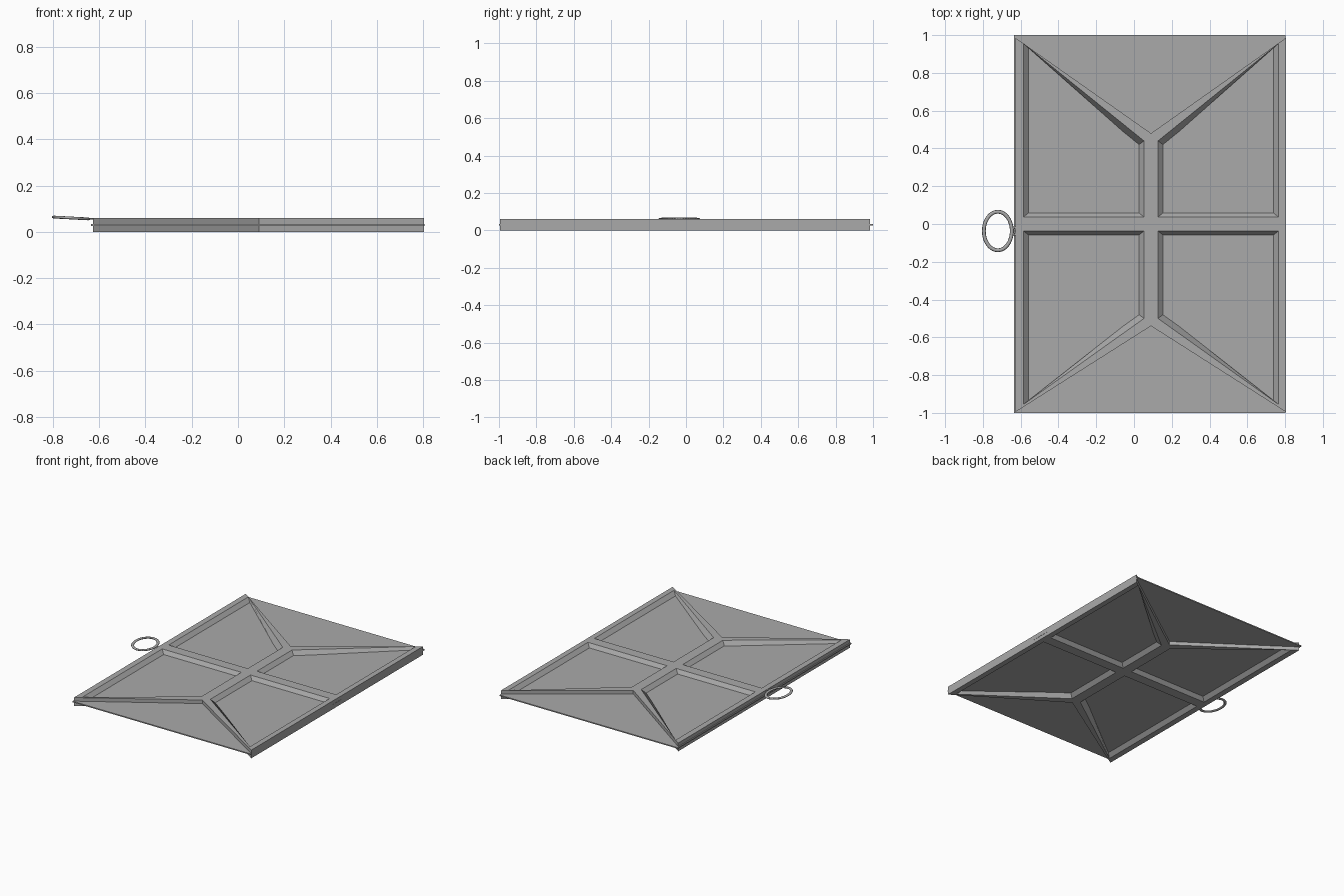
import bpy, bmesh, math
from mathutils import Vector

cube = bpy.data.objects.get("Cube")
if cube:
    bpy.data.objects.remove(cube, do_unlink=True)

grey = bpy.data.materials.new("plain grey")
grey.use_nodes = True
grey.diffuse_color = (0.4, 0.4, 0.4, 1)
grey.node_tree.nodes["Principled BSDF"].inputs["Base Color"].default_value = (0.4, 0.4, 0.4, 1)

MID, TOP = 0.03, 0.06
CX = 0.09          # spine of the frame


def finish(bm, name):
    bmesh.ops.remove_doubles(bm, verts=bm.verts, dist=0.0002)
    bmesh.ops.recalc_face_normals(bm, faces=bm.faces)
    mesh = bpy.data.meshes.new(name)
    bm.to_mesh(mesh)
    bm.free()
    mesh.materials.append(grey)
    obj = bpy.data.objects.new(name, mesh)
    bpy.context.collection.objects.link(obj)
    return obj


def loop(bm, points, z):
    verts = [bm.verts.new((x, y, z)) for x, y in points]
    edges = [bm.edges.new((verts[i], verts[i - 1])) for i in range(len(verts))]
    return verts, edges


def wall(bm, a, b):
    for i in range(len(a)):
        bm.faces.new((a[i - 1], a[i], b[i], b[i - 1]))


# Frame: notched outline with four bevelled openings on both faces
outline = [(-0.627, -0.995), (CX, -0.54), (0.804, -0.995),
           (0.804, 0.985), (CX, 0.48), (-0.627, 0.985)]


def opening(side, end, inset):
    near, far = 0.037 + inset, 0.675 - inset
    low = 0.037 + inset * 0.8
    joint = 0.44 if end > 0 else 0.5
    xs = [CX + side * near, CX + side * far]
    return [(xs[0], end * low), (xs[1], end * low),
            (xs[1], end * (0.955 - inset * 0.8)), (xs[0], end * (joint - inset * 0.75))]


bm = bmesh.new()
for z in (0, TOP):
    rim, rim_edges = loop(bm, outline, z)
    middle, _ = loop(bm, outline, MID)
    wall(bm, rim, middle)
    cap_edges = list(rim_edges)
    for side in (-1, 1):
        for end in (-1, 1):
            lip, lip_edges = loop(bm, opening(side, end, 0), z)
            base, _ = loop(bm, opening(side, end, 0.03), MID)
            wall(bm, lip, base)
            cap_edges += lip_edges
    bmesh.ops.triangle_fill(bm, edges=cap_edges, use_beauty=True, normal=(0, 0, 1))
finish(bm, "frame")

# Thin sheet held in the middle of the frame
bm = bmesh.new()
sheet_outline = [(-0.635, -1), (0.803, -1), (0.803, -0.15), (0.806, 0),
                 (0.803, 0.15), (0.803, 1), (-0.635, 1)]
low, _ = loop(bm, sheet_outline, MID - 0.004)
high, _ = loop(bm, sheet_outline, MID + 0.004)
wall(bm, low, high)
bm.faces.new(low)
bm.faces.new(high)
finish(bm, "sheet")


# Rings: swept round section along an ellipse that rises away from the frame
def ring(name, centre, rx, ry, tube, tilt, count, sides=8):
    bm = bmesh.new()
    loops = []
    for i in range(count):
        a = math.tau * i / count
        out = Vector((math.cos(a) * ry, math.sin(a) * rx, 0)).normalized()
        mid = Vector(centre) + Vector((rx * math.cos(a), ry * math.sin(a), -tilt * math.cos(a)))
        loops.append([bm.verts.new(mid + out * tube * math.cos(t)
                                   + Vector((0, 0, tube * 0.6 * math.sin(t))))
                      for t in (math.tau * k / sides for k in range(sides))])
    for i in range(count):
        wall(bm, loops[i - 1], loops[i])
    obj = finish(bm, name)
    for face in obj.data.polygons:
        face.use_smooth = True


ring("pull_ring", (-0.721, -0.037, 0.06), 0.074, 0.102, 0.01, 0.004, 40)
ring("ring_link", (-0.633, -0.037, 0.056), 0.008, 0.022, 0.005, 0, 16)
